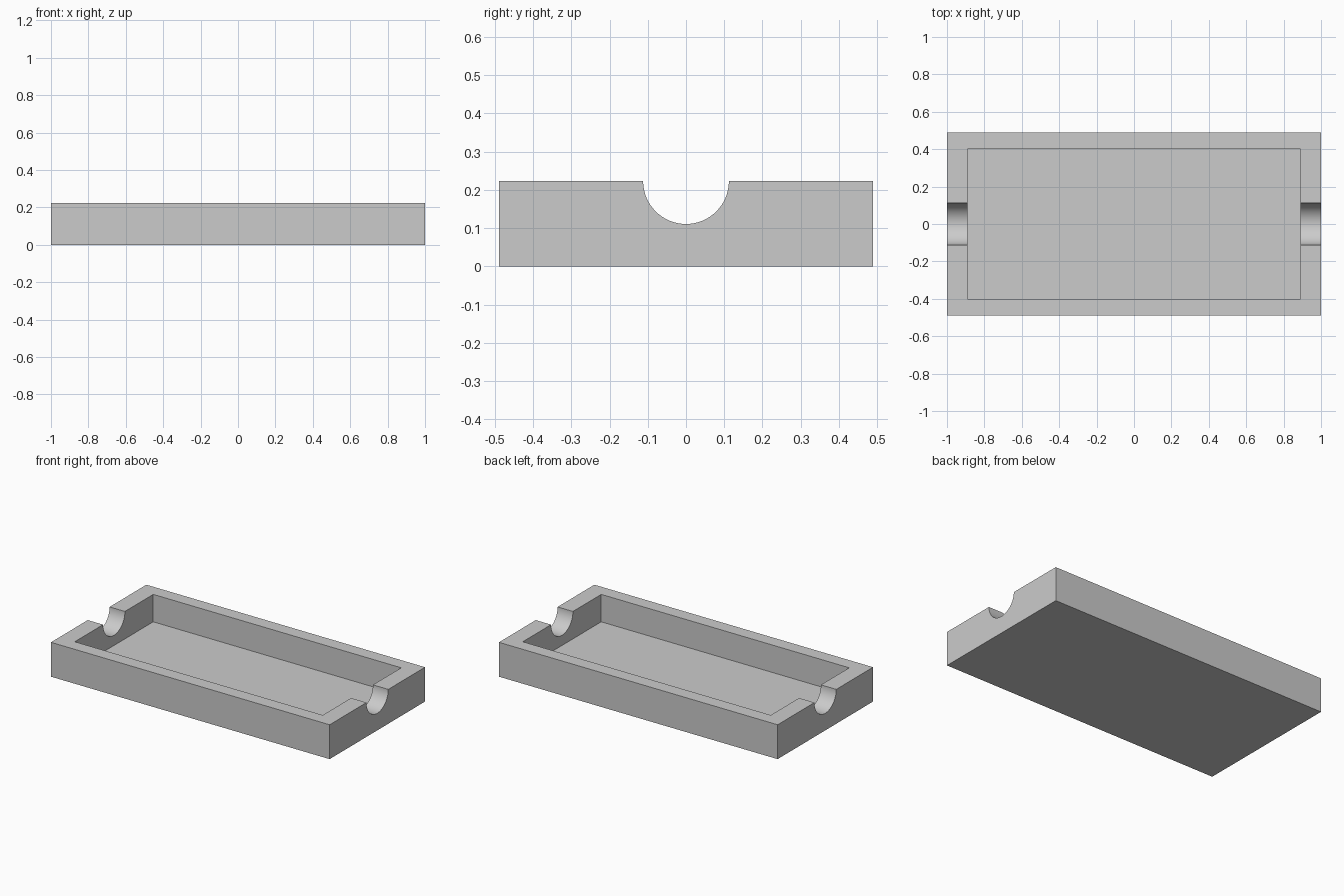
import bpy
import bmesh
from math import pi, sin, cos, radians

HALF_X, HALF_Y, HEIGHT = 1.0, 0.489, 0.223
INNER_X, INNER_Y, FLOOR = 0.89, 0.402, 0.045
NOTCH_R = 0.112
ABOVE = HEIGHT + 0.1

cube = bpy.data.objects.get("Cube")
if cube:
    bpy.data.objects.remove(cube, do_unlink=True)

grey = bpy.data.materials.new("light_grey")
grey.use_nodes = True
colour = (0.6, 0.6, 0.6, 1)
grey.diffuse_color = colour
grey.node_tree.nodes["Principled BSDF"].inputs["Base Color"].default_value = colour


def prism(name, outline, offset):
    """Extrude a closed 3D outline along an offset vector."""
    bm = bmesh.new()
    face = bm.faces.new([bm.verts.new(p) for p in outline])
    extruded = bmesh.ops.extrude_face_region(bm, geom=[face], use_keep_orig=True)
    verts = [g for g in extruded["geom"] if isinstance(g, bmesh.types.BMVert)]
    bmesh.ops.translate(bm, vec=offset, verts=verts)
    bmesh.ops.recalc_face_normals(bm, faces=bm.faces[:])
    mesh = bpy.data.meshes.new(name)
    bm.to_mesh(mesh)
    bm.free()
    mesh.materials.append(grey)
    obj = bpy.data.objects.new(name, mesh)
    bpy.context.collection.objects.link(obj)
    return obj


def block(name, hx, hy, z0, z1):
    corners = [(-hx, -hy, z0), (hx, -hy, z0), (hx, hy, z0), (-hx, hy, z0)]
    return prism(name, corners, (0, 0, z1 - z0))


# Solid tray body and the recess removed from it
tray = block("tray", HALF_X, HALF_Y, 0, HEIGHT)
recess = block("recess_cutter", INNER_X, INNER_Y, FLOOR, ABOVE)

# Round-bottomed channel that notches both end walls
STEPS = 48
arc = [(-1.1, NOTCH_R * cos(pi + pi * i / STEPS), HEIGHT + NOTCH_R * sin(pi + pi * i / STEPS))
       for i in range(STEPS + 1)]
outline = arc + [(-1.1, NOTCH_R, ABOVE), (-1.1, -NOTCH_R, ABOVE)]
channel = prism("notch_cutter", outline, (2.2, 0, 0))

# Cut the recess and notches, then drop the cutters
bpy.ops.object.select_all(action='DESELECT')
bpy.context.view_layer.objects.active = tray
tray.select_set(True)
for cutter in (recess, channel):
    cutter.hide_render = True
    cut = tray.modifiers.new(cutter.name, 'BOOLEAN')
    cut.operation = 'DIFFERENCE'
    cut.solver = 'EXACT'
    cut.object = cutter
    bpy.ops.object.modifier_apply(modifier=cut.name)
    bpy.data.objects.remove(cutter, do_unlink=True)

bpy.ops.object.shade_smooth_by_angle(angle=radians(30))
